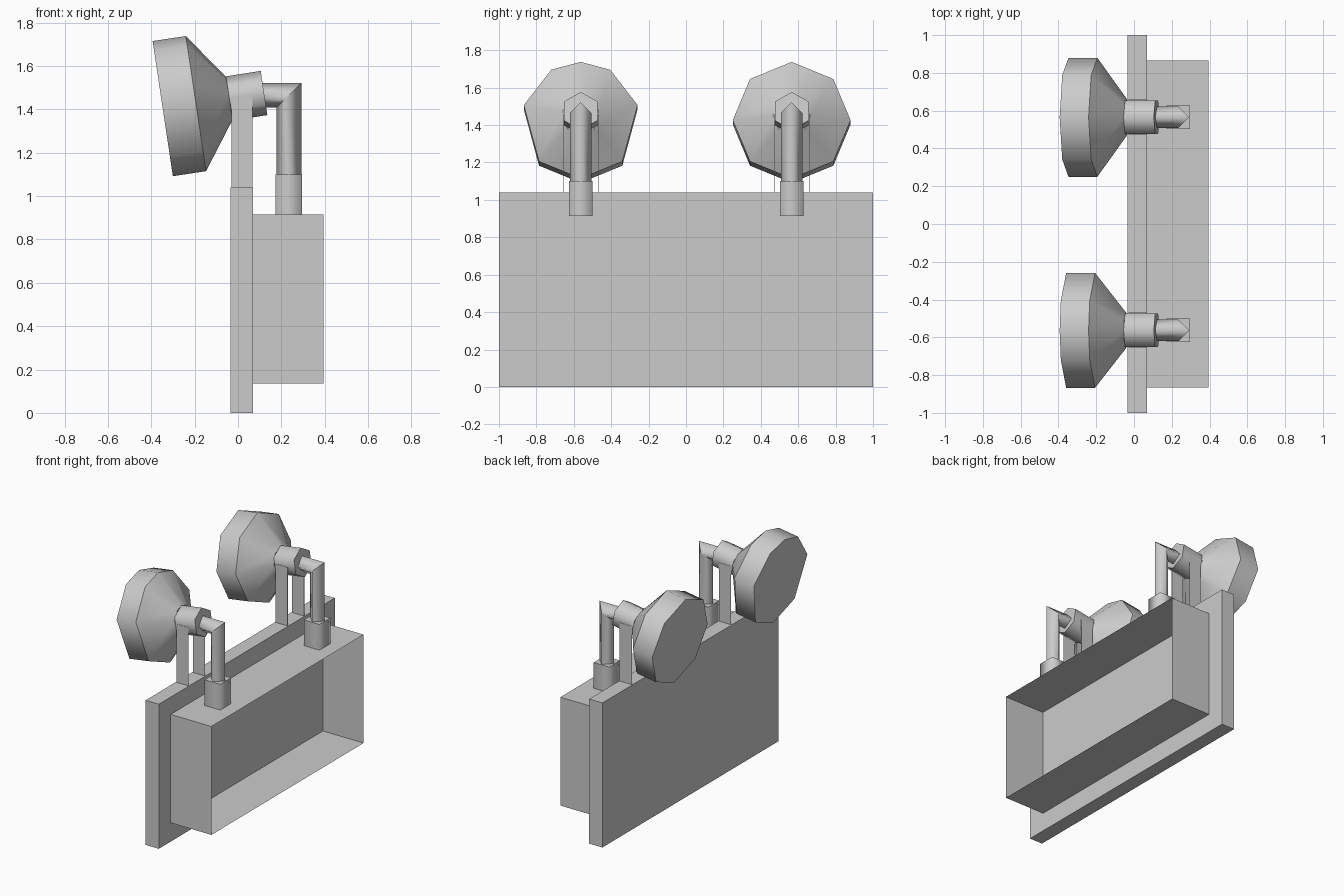
import bpy
import bmesh
from math import sin, cos, radians
from mathutils import Vector

old = bpy.data.objects.get("Cube")
if old:
    bpy.data.objects.remove(old, do_unlink=True)

grey = bpy.data.materials.new("light_grey")
grey.use_nodes = True
grey.diffuse_color = (0.6, 0.6, 0.6, 1)
grey.node_tree.nodes["Principled BSDF"].inputs["Base Color"].default_value = grey.diffuse_color


def finish(name, bm):
    bmesh.ops.recalc_face_normals(bm, faces=bm.faces)
    mesh = bpy.data.meshes.new(name)
    bm.to_mesh(mesh)
    bm.free()
    mesh.materials.append(grey)
    obj = bpy.data.objects.new(name, mesh)
    bpy.context.collection.objects.link(obj)
    return obj


def box(name, low, high, open_front=False):
    """Box between two corners; optionally without its two faces along x."""
    low, high = Vector(low), Vector(high)
    bm = bmesh.new()
    bmesh.ops.create_cube(bm, size=1)
    for v in bm.verts:
        v.co = (low + high) / 2 + v.co * (high - low)
    if open_front:
        ends = [f for f in bm.faces if abs(f.normal.x) > 0.9]
        bmesh.ops.delete(bm, geom=ends, context='FACES_ONLY')
    return finish(name, bm)


def loft(name, y, rings, angles):
    """Smooth-sided tube through rings of (centre x, centre z, radius, up vector)."""
    bm = bmesh.new()
    loops = []
    for x, z, r, up in rings:
        centre = Vector((x, y, z))
        loops.append([bm.verts.new(centre + r * (cos(radians(a)) * Vector(up)
                      + sin(radians(a)) * Vector((0, 1, 0)))) for a in angles])
    n = len(angles)
    for a, b in zip(loops, loops[1:]):
        for i in range(n):
            j = (i + 1) % n
            bm.faces.new((a[i], a[j], b[j], b[i])).smooth = True
    bm.faces.new(loops[0])
    bm.faces.new(loops[-1])
    # keep every ring crisp
    for loop in loops:
        for i in range(n):
            bm.edges.get((loop[i], loop[(i + 1) % n])).smooth = False
    return finish(name, bm)


# Mounting plate and the open-fronted housing
box("back_plate", (-0.035, -1, 0), (0.07, 1, 1.04))
box("housing", (0.07, -0.865, 0.135), (0.394, 0.865, 0.915), open_front=True)

TILT = (-0.148, 0, 0.989)
SIDES = {
    "left": (0.565, [0, 45, 90, 135]),
    "right": (-0.563, [0, 30, 75, 135]),
}

for side, (y, half) in SIDES.items():
    # Tilted lamp head with flat lens and tapering back
    facets = half + [180] + [360 - a for a in reversed(half[1:])]
    loft(side + "_lamp_head", y, [
        (-0.347, 1.403, 0.315, TILT),
        (-0.194, 1.426, 0.315, TILT),
        (-0.04, 1.45, 0.1, TILT)], facets)

    # Hexagonal collar behind the lamp
    loft(side + "_collar", y, [
        (-0.04, 1.45, 0.103, TILT),
        (0.12, 1.475, 0.103, TILT)], range(0, 360, 60))

    # Mitred elbow pipe
    loft(side + "_elbow_pipe", y, [
        (0.1, 1.465, 0.057, (0, 0, 1)),
        (0.235, 1.465, 0.057, (1, 0, 1)),
        (0.235, 1.0, 0.057, (1, 0, 0))], range(0, 360, 90))

    # Square socket on top of the housing
    loft(side + "_socket", y, [
        (0.234, 0.915, 0.088, (1, 0, 0)),
        (0.234, 1.1, 0.088, (1, 0, 0))], range(45, 360, 90))

    # Pair of thin bracket straps beside the collar
    for i, offset in enumerate((-0.093, 0.093)):
        p = y + offset
        box(f"{side}_bracket_{i + 1}", (-0.03, p - 0.001, 1.04), (0.066, p + 0.001, 1.46))
